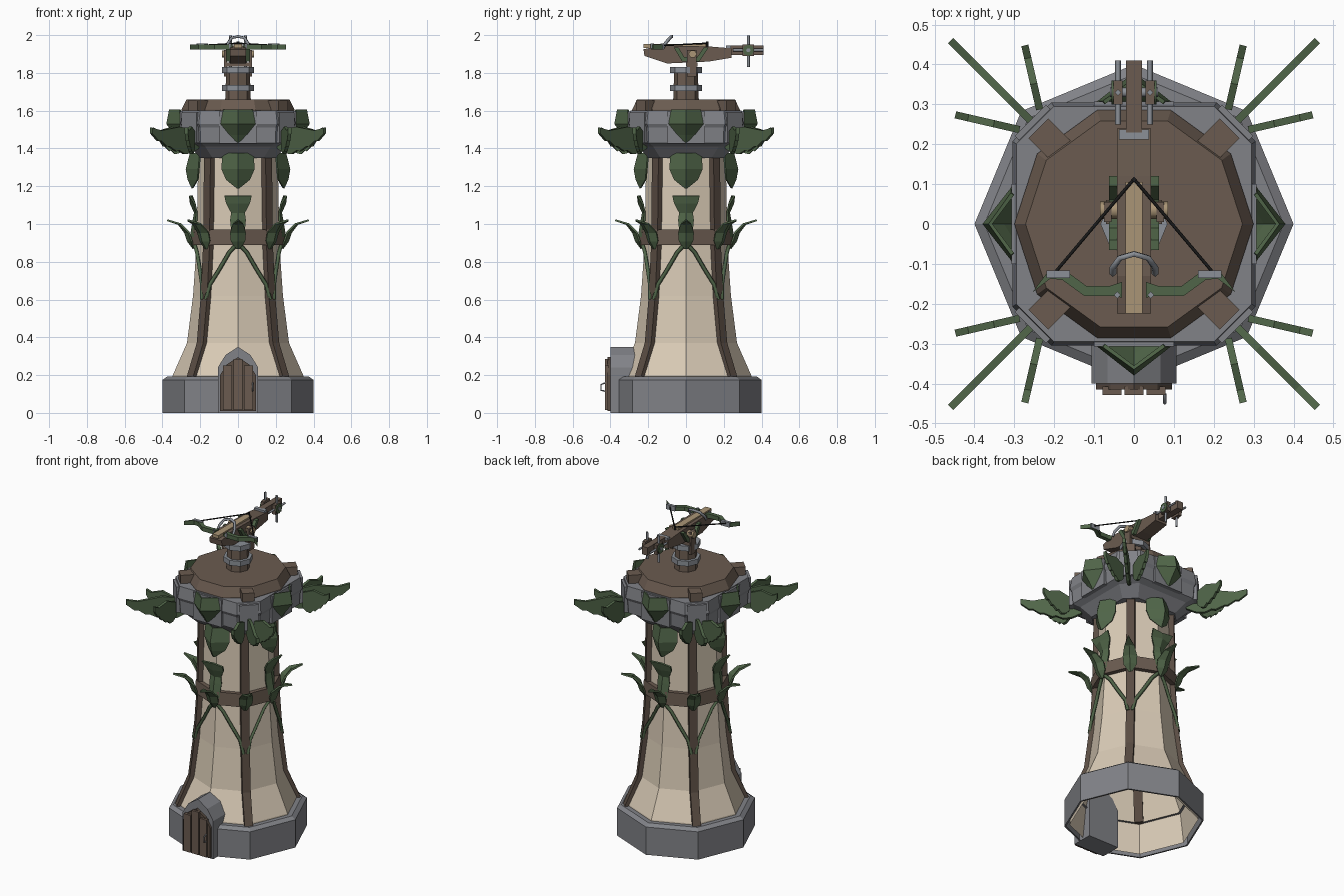
import bpy, bmesh, math
from mathutils import Vector

if "Cube" in bpy.data.objects:
    bpy.data.objects.remove(bpy.data.objects["Cube"])

def material(name, r, g, b):
    m = bpy.data.materials.new(name)
    m.diffuse_color = (r, g, b, 1)
    m.use_nodes = True
    m.node_tree.nodes["Principled BSDF"].inputs["Base Color"].default_value = m.diffuse_color
    return m

STONE = material("stone", .22, .225, .245)
PLASTER = material("cream plaster", .70, .60, .47)
WOOD = material("brown wood", .145, .105, .08)
DARK = material("dark timber", .10, .072, .055)
GREEN = material("leaf green", .08, .13, .065)
PALE = material("pale wood", .40, .30, .18)
STEEL = material("steel", .26, .28, .31)
BLACK = material("black cord", .01, .01, .01)

def mesh(name, verts, faces, mat, thick=0):
    me = bpy.data.meshes.new(name)
    me.from_pydata([tuple(v) for v in verts], [], faces)
    bm = bmesh.new()
    bm.from_mesh(me)
    bmesh.ops.remove_doubles(bm, verts=bm.verts, dist=1e-5)
    bmesh.ops.recalc_face_normals(bm, faces=bm.faces)
    bm.to_mesh(me)
    bm.free()
    me.materials.append(mat)
    ob = bpy.data.objects.new(name, me)
    bpy.context.collection.objects.link(ob)
    if thick:
        s = ob.modifiers.new("thickness", 'SOLIDIFY')
        s.thickness = thick
        s.offset = 0
    return ob

def loft(name, rings, mat, cap0=False, cap1=False):
    n = len(rings[0])
    verts = [v for r in rings for v in r]
    faces = [(i*n+j, i*n+(j+1) % n, (i+1)*n+(j+1) % n, (i+1)*n+j)
             for i in range(len(rings)-1) for j in range(n)]
    if cap0: faces.append(tuple(range(n))[::-1])
    if cap1: faces.append(tuple(range((len(rings)-1)*n, len(rings)*n)))
    return mesh(name, verts, faces, mat)

def polar(r, deg, z):
    a = math.radians(deg)
    return Vector((r*math.cos(a), r*math.sin(a), z))

def lathe(name, prof, n, mat, cap0=False, cap1=False):
    return loft(name, [[polar(r, 360*j/n, z) for j in range(n)] for r, z in prof], mat, cap0, cap1)

def prism(name, poly, origin, u, v, depth, mat):
    """Extrude a 2D outline lying in the u-v plane, centred on that plane."""
    o, u, v = Vector(origin), Vector(u), Vector(v)
    w = u.cross(v).normalized()*depth/2
    return loft(name, [[o+u*a+v*b+s*w for a, b in poly] for s in (-1, 1)], mat, True, True)

def box(name, c, s, mat, deg=0):
    hx, hy = s[0]/2, s[1]/2
    a = math.radians(deg)
    return prism(name, [(-hx, -hy), (hx, -hy), (hx, hy), (-hx, hy)], c,
                 (math.cos(a), math.sin(a), 0), (-math.sin(a), math.cos(a), 0), s[2], mat)

def rod(name, pts, radius, mat, res=0):
    cu = bpy.data.curves.new(name, 'CURVE')
    cu.dimensions = '3D'
    cu.bevel_depth, cu.bevel_resolution, cu.use_fill_caps = radius, res, True
    sp = cu.splines.new('POLY')
    sp.points.add(len(pts)-1)
    for p, q in zip(sp.points, pts):
        p.co = (*q, 1)
    cu.materials.append(mat)
    ob = bpy.data.objects.new(name, cu)
    bpy.context.collection.objects.link(ob)
    return ob

def leaf(name, stations, deg, mat=GREEN):
    """Folded leaf: stations (radius, height, half width, fold depth) facing outward."""
    out, side = polar(1, deg, 0), polar(1, deg+90, 0)
    verts, faces = [], []
    for r, z, w, f in stations:
        for k in (-1, 0, 1):
            verts.append(out*(r-f*abs(k))+side*w*k+Vector((0, 0, z)))
    for i in range(len(stations)-1):
        for k in (0, 1):
            faces.append((i*3+k, i*3+k+1, i*3+k+4, i*3+k+3))
    return mesh(name, verts, faces, mat, .01)

# Tower base and plastered shaft
lathe("stone_base", [(.39, 0), (.40, 0), (.40, .175), (.375, .192), (.33, .192)], 8, STONE)
SHAFT = [(.37, .01), (.345, .2), (.27, .37), (.238, .62), (.22, .88), (.21, 1.37)]
lathe("shaft", SHAFT, 8, PLASTER)
lathe("waist_band", [(.21, .89), (.25, .89), (.245, .97), (.2, .97)], 8, WOOD)

# Timber posts on the diagonals
for d in (45, 135, 225, 315):
    rings = []
    for r, z in [(.35, .192), (.275, .37), (.245, .62), (.228, .88), (.22, 1.37)]:
        out, side = polar(1, d, 0), polar(1, d+90, 0)
        rings.append([out*(r+a)+side*b+Vector((0, 0, z))
                      for a, b in ((-.035, -.026), (.01, -.024), (.01, .024), (-.035, .026))])
    loft("corner_post", rings, DARK, True, True)

# Stone crown: chamfered square, flared at the bottom
def chamfer(h, z):
    c = h*.68
    return [Vector((x, y, z)) for x, y in
            ((h, -c), (h, c), (c, h), (-c, h), (-h, c), (-h, -c), (-c, -h), (c, -h))]
loft("stone_crown", [chamfer(h, z) for h, z in
     ((.17, 1.35), (.2, 1.35), (.255, 1.41), (.29, 1.43), (.295, 1.51), (.305, 1.53), (.295, 1.60), (.2, 1.60))],
     STONE, True, True)
for d in range(0, 360, 90):
    box("crown_panel", polar(.295, d, 1.51), (.025, .2, .17), STONE, d)
    box("crown_corner_panel", polar(.355, d+45, 1.51), (.025, .11, .16), STONE, d+45)

# Wooden deck with four corner blocks
lathe("deck", [(.3, 1.58), (.3, 1.605), (.272, 1.66)], 10, WOOD, True, True)
for d in (45, 135, 225, 315):
    box("deck_block", polar(.297, d, 1.615), (.085, .07, .075), WOOD, d)

# Foliage on the four faces
for d in range(0, 360, 90):
    leaf("crown_leaf", [(.36, 1.605, .075, .055), (.375, 1.53, .09, .072), (.33, 1.475, .05, .03), (.305, 1.435, .003, 0)], d)
    leaf("hanging_leaf", [(.25, 1.375, .08, .05), (.272, 1.29, .085, .065), (.262, 1.235, .06, .05), (.24, 1.19, .004, 0)], d)
    leaf("upright_leaf", [(.245, 1.15, .072, -.01), (.25, 1.11, .062, .02), (.228, 1.06, .035, .01),
                          (.235, 1.02, .04, .015), (.25, .93, .03, .02)], d)
    # vines running from each face down to the posts
    for s in (-1, 1):
        pts = []
        for a, z, R in ((0, .9, .232), (12, .85, .236), (26, .76, .243), (38, .68, .252), (42, .60, .26)):
            r = R*math.cos(math.radians(22.5))/math.cos(math.radians(a-22.5))
            pts.append(polar(r, d+s*a, z))
        rod("vine", pts, .011, GREEN)

# Curling leaves round the waist
for d in range(0, 360, 45):
    leaf("waist_leaf", [(.235, .87, .008, 0), (.265, .91, .036, .02), (.28, .955, .04, .02),
                        (.315, 1.0, .028, .01), (.375, 1.02, .003, 0)], d)

# Scalloped wing blades at the corners
WING = [(0, 1.40), (.15, 1.375), (.3, 1.37), (.42, 1.39), (.48, 1.385), (.62, 1.41), (.68, 1.41),
        (.8, 1.44), (.86, 1.44), (1, 1.48), (1, 1.51), (.8, 1.495), (.4, 1.515), (0, 1.49)]
for d in (45, 135, 225, 315):
    for off, start, length in ((0, polar(.30, d, 0), .35), (32, polar(.372, d+5.5, 0), .165),
                               (-32, polar(.372, d-5.5, 0), .165)):
        u = polar(1, d+off, 0)
        prism("wing_leaf", [(a*length, z) for a, z in WING], start, u, (0, 0, 1), .018, GREEN)

# Door: pointed stone surround, planks, handle
def arch(w, shoulder, top, z0=0):
    return [(-w, z0), (w, z0), (w, shoulder), (w*.62, shoulder+(top-shoulder)*.6), (0, top),
            (-w*.62, shoulder+(top-shoulder)*.6), (-w, shoulder)]
prism("door_surround", arch(.107, .24, .35), (0, -.335, 0), (1, 0, 0), (0, 0, 1), .13, STONE)
prism("door_frame", arch(.095, .2, .295, .01), (0, -.405, 0), (1, 0, 0), (0, 0, 1), .02, DARK)
for x, h in ((-.055, .245), (0, .28), (.055, .245)):
    box("door_plank", (x, -.418, h/2+.01), (.048, .022, h-.01), WOOD)
rod("door_handle", [(.077, -.425, .16), (.077, -.45, .15), (.077, -.45, .12), (.077, -.43, .115)], .004, STEEL)

# Turret pedestal
lathe("pedestal", [(.068, 1.65), (.062, 1.83)], 8, WOOD, True, True)
for z in (1.72, 1.815):
    lathe("pedestal_hoop", [(.084, z-.016), (.084, z+.016)], 8, STEEL, True, True)

# Crossbow stock
Y, Z = (0, 1, 0), (0, 0, 1)
prism("stock", [(-.225, 1.925), (-.13, 1.945), (.12, 1.94), (.24, 1.93), (.24, 1.88), (.12, 1.86),
                (-.1, 1.85), (-.22, 1.89)], (0, 0, 0), Y, Z, .085, WOOD)
box("stock_tail", (0, .32, 1.92), (.04, .18, .05), WOOD)
box("bolt_groove", (0, -.06, 1.942), (.042, .33, .02), PALE)
box("trigger_plate", (0, .225, 1.935), (.075, .025, .02), STEEL)
rod("nut_pin", [(0, .112, 1.94), (0, .112, 1.965)], .007, BLACK)
rod("sight_loop", [(-.053, -.125, 1.93), (-.053, -.11, 1.955), (-.035, -.085, 1.985), (0, -.075, 1.993),
                   (.035, -.085, 1.985), (.053, -.11, 1.955), (.053, -.125, 1.93)], .009, STEEL)

# Yoke, pivot and winch, mirrored left and right
box("yoke_base", (0, .03, 1.845), (.14, .06, .02), WOOD)
rod("pivot_axle", [(-.085, .035, 1.9), (.085, .035, 1.9)], .022, PALE, 1)
rod("winch_axle", [(-.06, .33, 1.92), (.06, .33, 1.92)], .012, STEEL, 1)
for s in (-1, 1):
    box("yoke_arm", (s*.066, .03, 1.85), (.018, .05, .14), WOOD)
    prism("yoke_bracket", [(-.065, 1.935), (-.04, 1.935), (-.01, 1.885), (.06, 1.885), (.095, 1.935),
                           (.12, 1.935), (.07, 1.86), (-.02, 1.86)], (s*.053, 0, 0), Y, Z, .02, GREEN)
    box("winch_hub", (s*.04, .33, 1.92), (.022, .06, .06), WOOD)
    rod("winch_green_hub", [(s*.05, .33, 1.92), (s*.057, .33, 1.92)], .03, GREEN, 2)
    rod("winch_spoke", [(s*.04, .25, 1.92), (s*.04, .41, 1.92)], .008, STEEL)
    rod("winch_spoke", [(s*.04, .33, 1.83), (s*.04, .33, 1.998)], .008, STEEL)
    # bow limb, steel tip and cord
    prism("bow_limb", [(s*x, y) for x, y in ((.03, -.185), (.05, -.18), (.125, -.18), (.18, -.14), (.21, -.137),
                       (.255, -.172), (.215, -.118), (.17, -.118), (.12, -.155), (.06, -.155), (.03, -.145))],
          (0, 0, 1.938), (1, 0, 0), (0, 1, 0), .026, GREEN)
    box("bow_tip", (s*.19, -.126, 1.94), (.06, .018, .03), STEEL)
    rod("bow_rivet", [(s*.042, -.178, 1.93), (s*.042, -.178, 1.955)], .009, STEEL)
    rod("bow_cord", [(s*.195, -.118, 1.945), (0, .113, 1.957)], .004, BLACK)
